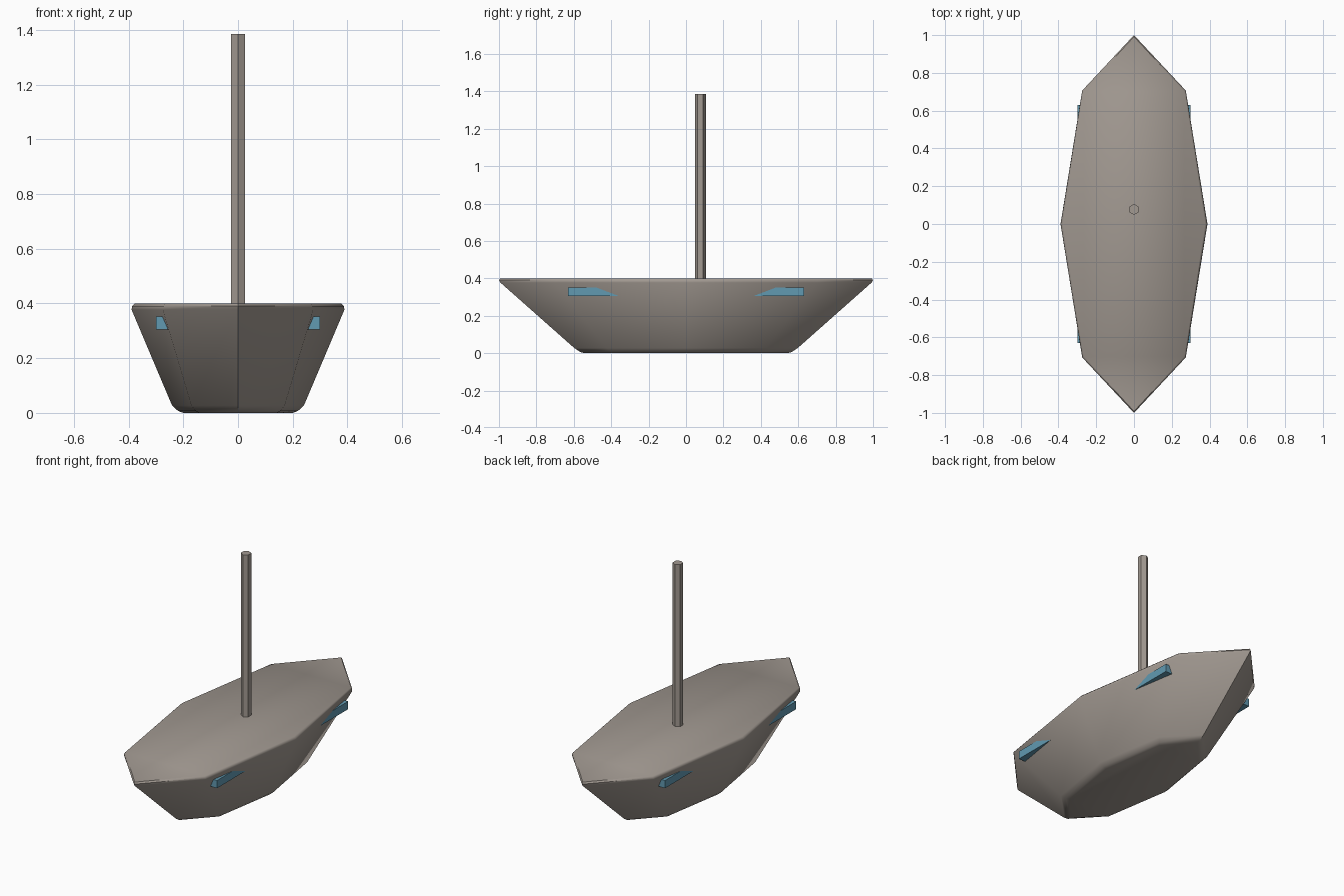
import bpy, bmesh, math

if "Cube" in bpy.data.objects:
    bpy.data.objects.remove(bpy.data.objects["Cube"])


def material(name, rgb):
    m = bpy.data.materials.new(name)
    m.diffuse_color = (*rgb, 1)
    m.use_nodes = True
    m.node_tree.nodes["Principled BSDF"].inputs["Base Color"].default_value = m.diffuse_color
    return m


WOOD = material("weathered_grey", (0.36, 0.32, 0.285))
BLUE = material("dusty_blue", (0.12, 0.32, 0.44))


def finish(bm, name, mat):
    bmesh.ops.recalc_face_normals(bm, faces=bm.faces)
    me = bpy.data.meshes.new(name)
    bm.to_mesh(me)
    bm.free()
    me.materials.append(mat)
    ob = bpy.data.objects.new(name, me)
    bpy.context.collection.objects.link(ob)
    return ob


def smooth(ob, degrees):
    bpy.ops.object.select_all(action='DESELECT')
    ob.select_set(True)
    bpy.context.view_layer.objects.active = ob
    bpy.ops.object.shade_smooth_by_angle(angle=math.radians(degrees))


def loft(name, rings, sides, mat, start=math.pi / 2, cy=0.0):
    """Stack of scaled polygons (z, x radius, y radius), capped at both ends."""
    bm = bmesh.new()
    loops = [[bm.verts.new((rx * math.cos(start + i * math.tau / sides),
                            cy + ry * math.sin(start + i * math.tau / sides), z))
              for i in range(sides)] for z, rx, ry in rings]
    for a, b in zip(loops, loops[1:]):
        for i in range(sides):
            j = (i + 1) % sides
            bm.faces.new((a[i], a[j], b[j], b[i]))
    bm.faces.new(loops[0])
    bm.faces.new(loops[-1])
    return finish(bm, name, mat)


# Eight-sided hull with softened keel and deck edges
hull = loft("hull", [(0.0, 0.200, 0.545), (0.007, 0.219, 0.567), (0.027, 0.241, 0.597),
                     (0.377, 0.389, 0.992), (0.390, 0.387, 1.0), (0.400, 0.377, 0.992)],
            8, WOOD)
smooth(hull, 50)

# Six-sided mast
loft("mast", [(0.39, 0.029, 0.029), (1.385, 0.029, 0.029)], 6, WOOD, cy=0.077)

# Four side blocks, partly sunk into the hull
for sx in (-1, 1):
    for sy in (-1, 1):
        bm = bmesh.new()
        bmesh.ops.create_cube(bm, size=1)
        for v in bm.verts:
            v.co = (sx * (0.25 + v.co.x * 0.10),
                    sy * (0.49 + v.co.y * 0.28),
                    0.328 + v.co.z * 0.047)
        finish(bm, f"side_block_{'left' if sx < 0 else 'right'}_{'front' if sy < 0 else 'back'}", BLUE)
